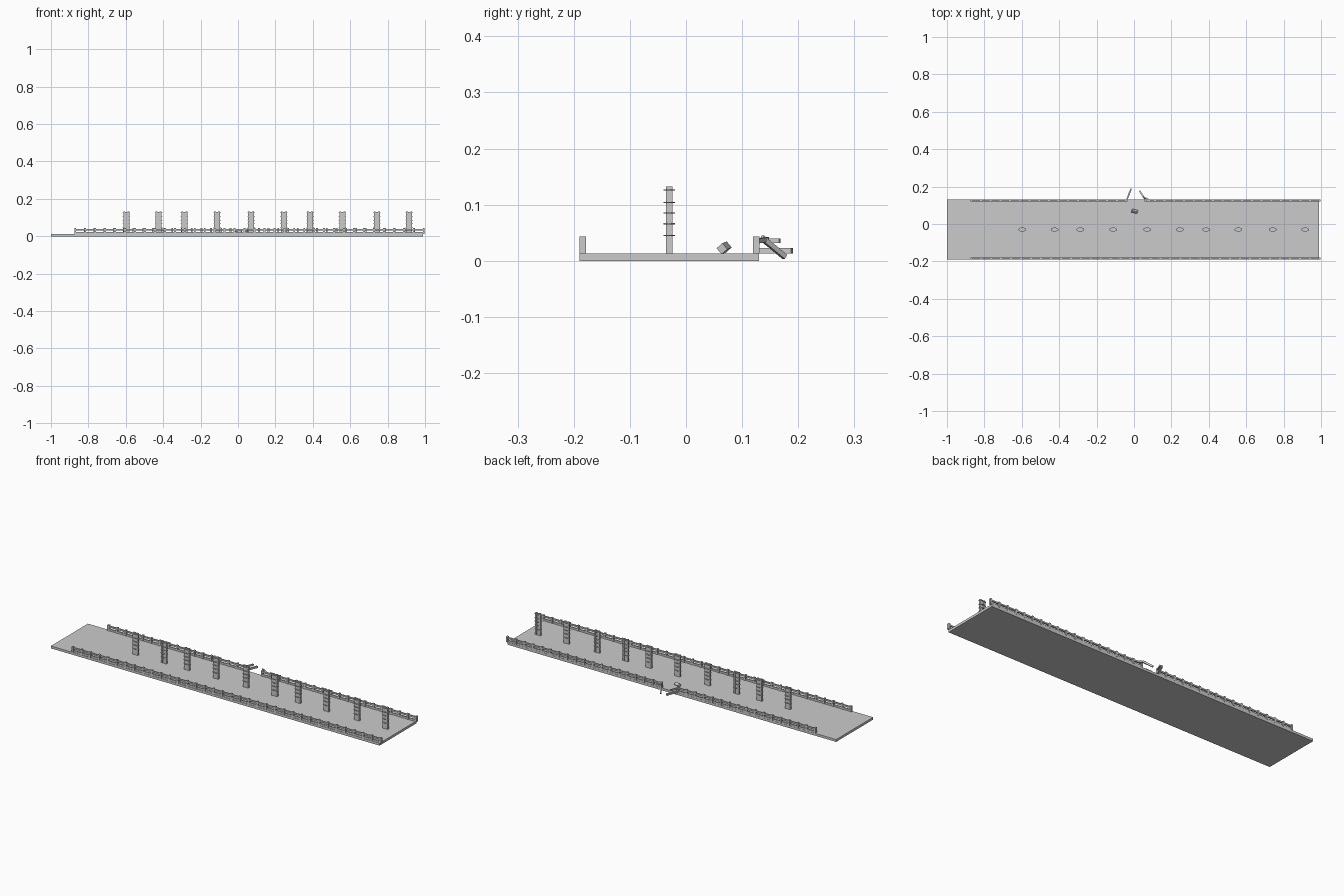
import bpy, math
from mathutils import Vector

if "Cube" in bpy.data.objects:
    bpy.data.objects.remove(bpy.data.objects["Cube"])

DECK_TOP = 0.013


def box(name, size, loc, rot=(0, 0, 0)):
    bpy.ops.mesh.primitive_cube_add(size=1, location=loc, rotation=rot)
    ob = bpy.context.object
    ob.name = name
    ob.scale = size
    return ob


def beam(name, a, b, width, height):
    a, b = Vector(a), Vector(b)
    d = b - a
    yaw = math.atan2(d.y, d.x)
    pitch = -math.atan2(d.z, math.hypot(d.x, d.y))
    return box(name, (d.length, width, height), (a + b) / 2, (0, pitch, yaw))


def prism(name, outline, loc, height):
    n = len(outline)
    verts = [(x, y, z) for z in (0, height) for x, y in outline]
    faces = [tuple(reversed(range(n))), tuple(range(n, 2 * n))]
    faces += [(i, (i + 1) % n, n + (i + 1) % n, n + i) for i in range(n)]
    me = bpy.data.meshes.new(name)
    me.from_pydata(verts, [], faces)
    ob = bpy.data.objects.new(name, me)
    ob.location = loc
    bpy.context.collection.objects.link(ob)


def railing(x0, x1, y):
    # kerb, top rail and evenly spaced posts
    mid, length = (x0 + x1) / 2, x1 - x0
    box("railing_kerb", (length, 0.008, 0.010), (mid, y, DECK_TOP + 0.005))
    box("railing_top_bar", (length, 0.008, 0.008), (mid, y, 0.035))
    count = max(1, round(length / 0.053))
    for i in range(count + 1):
        x = x0 + 0.005 + (length - 0.01) * i / count
        box("railing_post", (0.010, 0.012, 0.030), (x, y, DECK_TOP + 0.015))


# road deck
box("deck", (1.99, 0.32, DECK_TOP), (-0.005, -0.03, DECK_TOP / 2))

# front railing, and back railing with a broken gap
railing(-0.875, 0.998, -0.184)
railing(-0.875, -0.035, 0.125)
railing(0.055, 0.998, 0.125)

# bent rail ends and loose rubble
beam("bent_kerb", (-0.040, 0.125, 0.018), (-0.015, 0.189, 0.018), 0.008, 0.010)
beam("bent_bar", (-0.040, 0.125, 0.036), (-0.024, 0.167, 0.036), 0.008, 0.008)
beam("fallen_bar", (0.058, 0.135, 0.041), (0.030, 0.176, 0.007), 0.008, 0.009)
beam("bent_stub", (0.085, 0.127, 0.035), (0.048, 0.144, 0.038), 0.008, 0.008)
box("rubble", (0.032, 0.014, 0.014), (0.003, 0.068, 0.023), (0.7, 0.1, -0.25))

# central pylons with stacked collars
collar = [(-0.020, -0.004), (-0.009, -0.010), (0.009, -0.010), (0.020, -0.004),
          (0.020, 0.004), (0.009, 0.010), (-0.009, 0.010), (-0.020, 0.004)]
for x in (-0.597, -0.425, -0.287, -0.112, 0.07, 0.245, 0.385, 0.558, 0.742, 0.915):
    for s in (-1, 1):
        box("pylon_post", (0.010, 0.011, 0.119), (x + s * 0.011, -0.03, 0.0725))
    box("pylon_panel", (0.014, 0.008, 0.117), (x, -0.03, 0.0715))
    for z in (0.045, 0.066, 0.085, 0.104, 0.126):
        prism("pylon_collar", collar, (x, -0.03, z - 0.001), 0.002)
